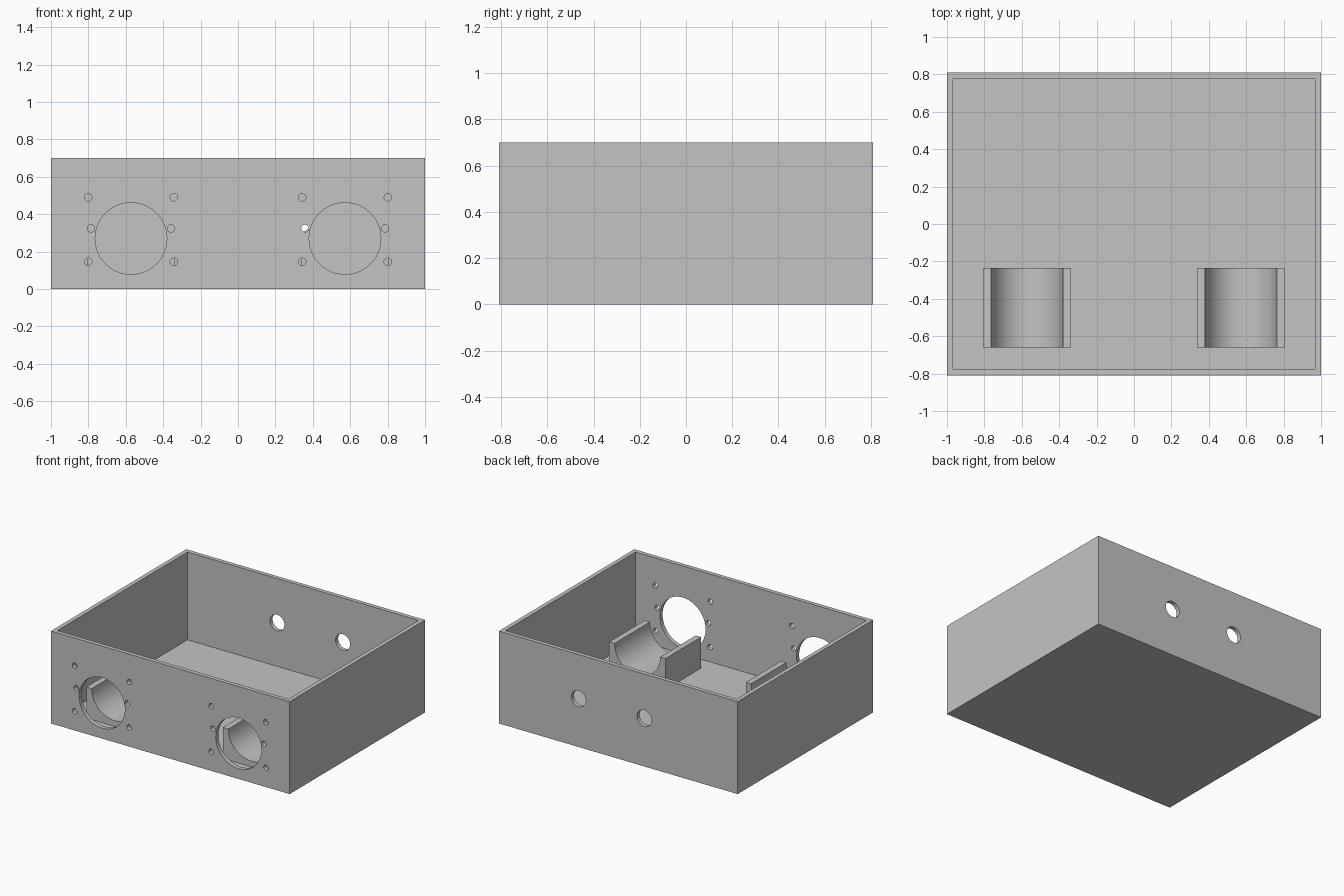
import bpy, bmesh
from math import radians, sin, cos, pi
from mathutils import Matrix, Vector

cube = bpy.data.objects.get("Cube")
if cube:
    bpy.data.objects.remove(cube, do_unlink=True)

WIDTH, DEPTH, HEIGHT = 2.0, 1.62, 0.70
WALL, FLOOR = 0.045, 0.035
BORE_X, BORE_Z, BORE_R = 0.572, 0.27, 0.1915

grey = bpy.data.materials.new("plain_grey")
grey.use_nodes = True
grey.diffuse_color = (0.55, 0.55, 0.55, 1)
grey.node_tree.nodes["Principled BSDF"].inputs["Base Color"].default_value = grey.diffuse_color


def make_object(name, bm):
    bmesh.ops.recalc_face_normals(bm, faces=bm.faces)
    mesh = bpy.data.meshes.new(name)
    bm.to_mesh(mesh)
    bm.free()
    mesh.materials.append(grey)
    obj = bpy.data.objects.new(name, mesh)
    bpy.context.collection.objects.link(obj)
    return obj


def activate(obj):
    bpy.ops.object.select_all(action='DESELECT')
    obj.select_set(True)
    bpy.context.view_layer.objects.active = obj


def add_bore(bm, x, y, z, radius, sides):
    # cylinder running front to back through a wall
    place = Matrix.Translation((x, y, z)) @ Matrix.Rotation(pi / 2, 4, 'X')
    bmesh.ops.create_cone(bm, cap_ends=True, segments=sides, radius1=radius,
                          radius2=radius, depth=0.2, matrix=place)


# open tray: solid block with its top inset and pushed down to the floor
bm = bmesh.new()
bmesh.ops.create_cube(bm, size=1, matrix=Matrix.Translation((0, 0, HEIGHT / 2))
                      @ Matrix.Diagonal((WIDTH, DEPTH, HEIGHT, 1)))
bm.normal_update()
top = max(bm.faces, key=lambda f: f.calc_center_median().z)
bmesh.ops.inset_region(bm, faces=[top], thickness=WALL)
pocket = bmesh.ops.extrude_face_region(bm, geom=[top])
bmesh.ops.translate(bm, vec=(0, 0, FLOOR - HEIGHT),
                    verts=[v for v in pocket['geom'] if isinstance(v, bmesh.types.BMVert)])
if top.is_valid:
    bmesh.ops.delete(bm, geom=[top], context='FACES_ONLY')
tray = make_object("tray", bm)

# wall openings: large bores with screw holes in front, two cable holes behind
bm = bmesh.new()
for side in (-1, 1):
    add_bore(bm, side * BORE_X, -DEPTH / 2, BORE_Z, BORE_R, 64)
    for spread, z in ((0.229, 0.49), (0.214, 0.324), (0.229, 0.146)):
        for d in (-spread, spread):
            add_bore(bm, side * BORE_X + d, -DEPTH / 2, z, 0.02, 24)
for x in (-0.217, 0.333):
    add_bore(bm, x, DEPTH / 2, 0.365, 0.061, 32)
cutter = make_object("hole_cutter", bm)
cutter.hide_render = True

cut = tray.modifiers.new("holes", 'BOOLEAN')
cut.operation = 'DIFFERENCE'
cut.solver = 'EXACT'
cut.object = cutter
activate(tray)
bpy.ops.object.modifier_apply(modifier=cut.name)
bpy.data.objects.remove(cutter, do_unlink=True)


# half-round cradle behind each large bore
def cradle(name, x):
    half, steps = 0.236, 32
    profile = [(-half, BORE_Z), (-half, FLOOR - 0.005), (half, FLOOR - 0.005), (half, BORE_Z)]
    for i in range(steps + 1):
        a = -pi * i / steps
        profile.append((BORE_R * cos(a), BORE_Z + BORE_R * sin(a)))
    bm = bmesh.new()
    face = bm.faces.new([bm.verts.new((x + px, -0.66, pz)) for px, pz in profile])
    ext = bmesh.ops.extrude_face_region(bm, geom=[face])
    bmesh.ops.translate(bm, vec=Vector((0, 0.425, 0)),
                        verts=[v for v in ext['geom'] if isinstance(v, bmesh.types.BMVert)])
    return make_object(name, bm)


parts = [tray, cradle("right_cradle", -BORE_X), cradle("left_cradle", BORE_X)]
for part in parts:
    activate(part)
    bpy.ops.object.shade_smooth_by_angle(angle=radians(30))
